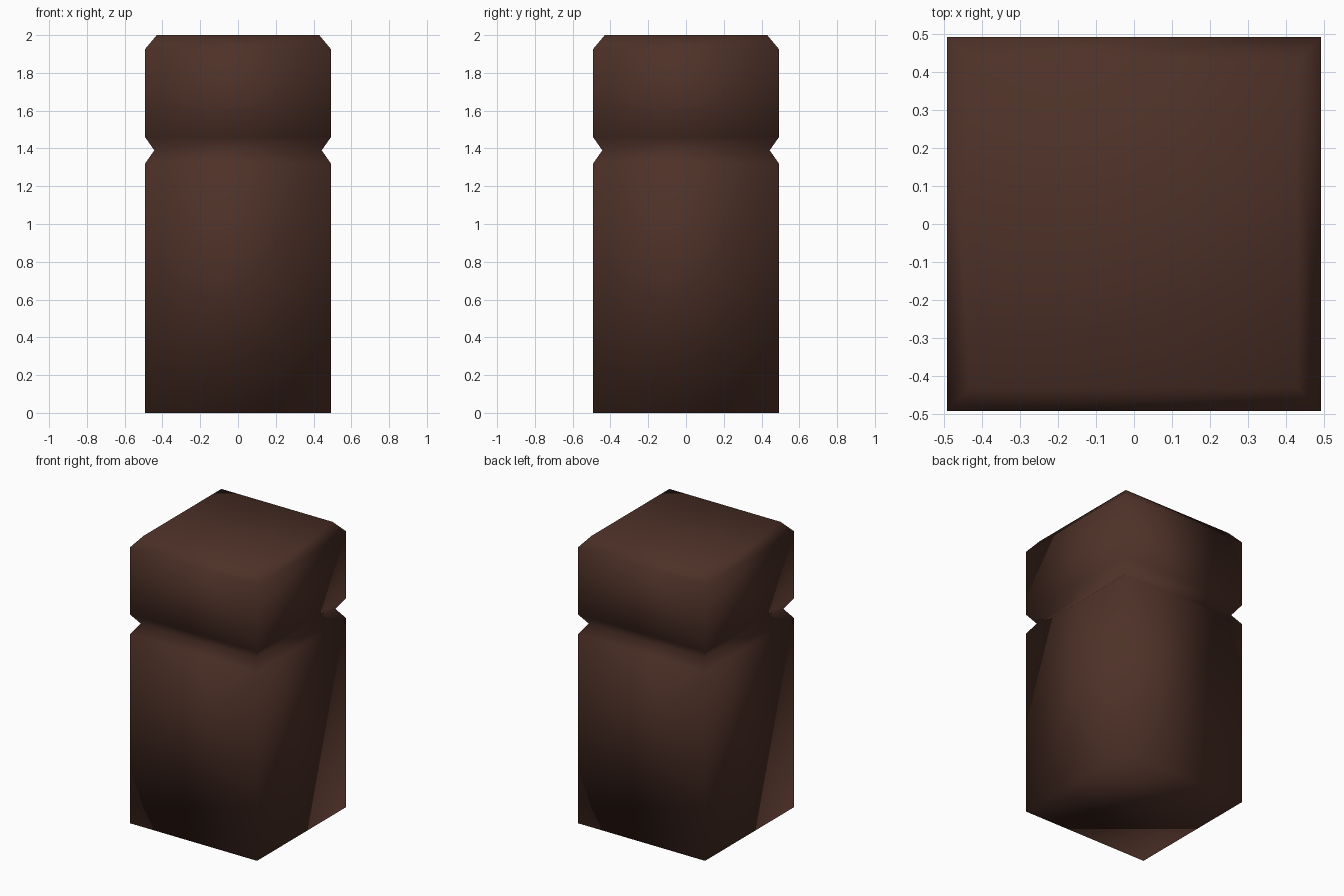
import bpy, bmesh

if "Cube" in bpy.data.objects:
    bpy.data.objects.remove(bpy.data.objects["Cube"])

# Half-width and height of each square ring, bottom to top
PROFILE = [(0.492, 0.0), (0.492, 1.32), (0.443, 1.39),
           (0.492, 1.46), (0.492, 1.926), (0.43, 2.0)]

brown = bpy.data.materials.new("dark brown wood")
brown.diffuse_color = (0.076, 0.031, 0.021, 1)
brown.use_nodes = True
brown.node_tree.nodes["Principled BSDF"].inputs["Base Color"].default_value = brown.diffuse_color

# Square post with a V groove and chamfered cap
bm = bmesh.new()
rings = [[bm.verts.new((sx * h, sy * h, z))
          for sx, sy in ((-1, -1), (1, -1), (1, 1), (-1, 1))]
         for h, z in PROFILE]
for low, high in zip(rings, rings[1:]):
    for i in range(4):
        j = (i + 1) % 4
        bm.faces.new((low[i], low[j], high[j], high[i]))
bm.faces.new(rings[0][::-1])
bm.faces.new(rings[-1])
bmesh.ops.recalc_face_normals(bm, faces=bm.faces[:])

# Soft shading across every edge
for face in bm.faces:
    face.smooth = True

mesh = bpy.data.meshes.new("grooved_post")
bm.to_mesh(mesh)
bm.free()
mesh.materials.append(brown)
post = bpy.data.objects.new("grooved_post", mesh)
bpy.context.collection.objects.link(post)
